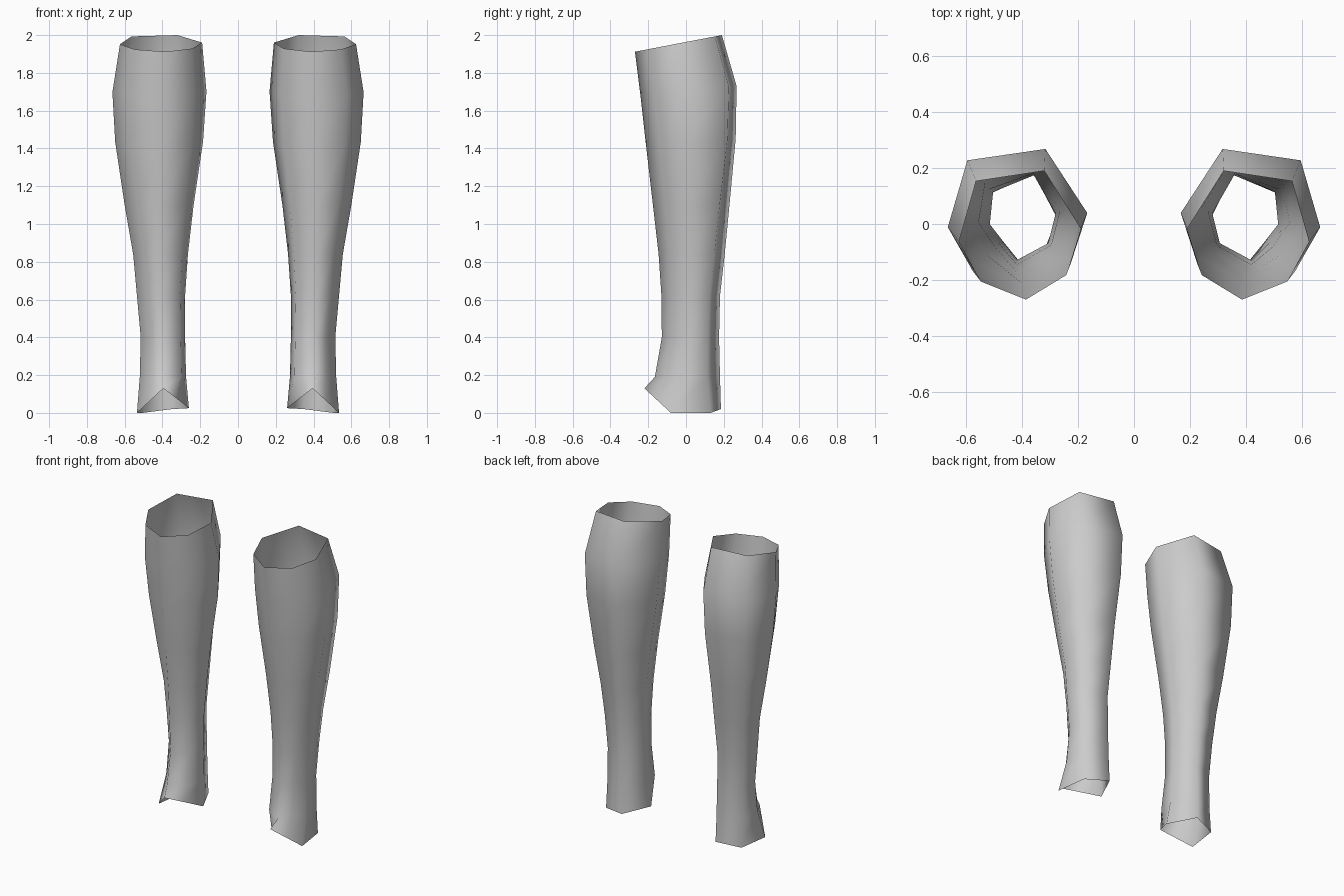
import bpy
import bmesh

cube = bpy.data.objects.get("Cube")
if cube:
    bpy.data.objects.remove(cube, do_unlink=True)

grey = bpy.data.materials.new("plain grey")
grey.use_nodes = True
grey.diffuse_color = (0.6, 0.6, 0.6, 1)
grey.node_tree.nodes["Principled BSDF"].inputs["Base Color"].default_value = (0.6, 0.6, 0.6, 1)

# Seven-sided cross-sections in a unit box: front, then round the outer side
CALF = [(.45, 0), (.82, .14), (1, .45), (.86, .92), (.30, 1), (0, .55), (.12, .19)]
ANKLE = [(.57, 0), (.79, .21), (1, .42), (.95, .8), (.32, 1), (0, .54), (.1, .2)]

# Levels: height, inner x, outer x, front y, back y, share of calf shape, backward rise
LEVELS = [
    (.19, .275, .52, -.165, .18, 0, 0),
    (.40, .28, .515, -.128, .175, 0, 0),
    (.62, .28, .535, -.13, .18, .15, 0),
    (.84, .265, .555, -.145, .205, .35, 0),
    (1.10, .235, .60, -.175, .23, .6, 0),
    (1.42, .185, .65, -.212, .263, .9, .03),
    (1.67, .167, .665, -.24, .268, 1, .06),
    (1.912, .19, .625, -.27, .19, 1, .088),
]

# Hem with a raised notch over the instep
HEM = [(.395, -.22, .13), (.465, -.15, .065), (.535, -.08, 0), (.505, .13, 0),
       (.35, .185, .02), (.26, 0, .025), (.327, -.11, .078)]


def ring(level):
    z, x0, x1, y0, y1, share, rise = level
    points = []
    for (ua, va), (uc, vc) in zip(ANKLE, CALF):
        u = ua + (uc - ua) * share
        v = va + (vc - va) * share
        points.append((x0 + (x1 - x0) * u, y0 + (y1 - y0) * v, z + rise * v))
    return points


def build_leg(name, side):
    bm = bmesh.new()
    rings = [[bm.verts.new((side * x, y, z)) for x, y, z in pts]
             for pts in [HEM] + [ring(level) for level in LEVELS]]
    for low, high in zip(rings, rings[1:]):
        for i in range(len(low)):
            j = (i + 1) % len(low)
            quad = [low[i], low[j], high[j], high[i]]
            face = bm.faces.new(quad if side > 0 else quad[::-1])
            face.smooth = True
    mesh = bpy.data.meshes.new(name)
    bm.to_mesh(mesh)
    bm.free()
    mesh.materials.append(grey)
    bpy.context.collection.objects.link(bpy.data.objects.new(name, mesh))


# Open tubes for both lower legs
build_leg("left_lower_leg", 1)
build_leg("right_lower_leg", -1)
